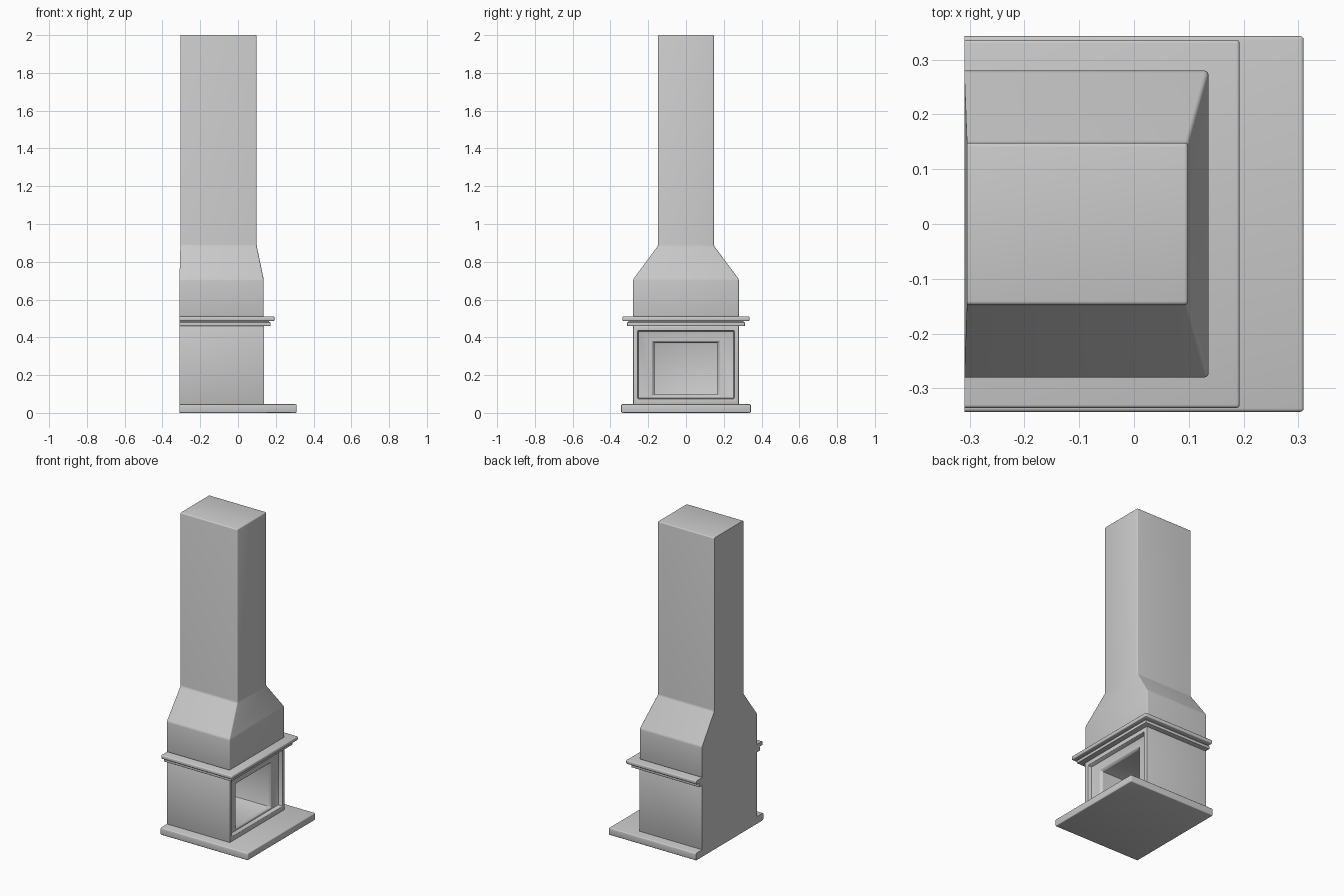
import bpy, bmesh, math

if "Cube" in bpy.data.objects:
    bpy.data.objects.remove(bpy.data.objects["Cube"])

BACK = -0.31


def loft(name, rings, bevel, segments=3):
    """Skin a chain of four-point rings, cap both ends, round all edges off the back plane."""
    bm = bmesh.new()
    loops = [[bm.verts.new(p) for p in ring] for ring in rings]
    for a, b in zip(loops, loops[1:]):
        for i in range(4):
            j = (i + 1) % 4
            bm.faces.new((a[i], a[j], b[j], b[i]))
    bm.faces.new(loops[0])
    bm.faces.new(loops[-1])
    bmesh.ops.recalc_face_normals(bm, faces=bm.faces)
    edges = [e for e in bm.edges
             if e.calc_face_angle(0) > math.radians(8)
             and any(v.co.x > BACK + 0.02 for v in e.verts)]
    bmesh.ops.bevel(bm, geom=edges, offset=bevel, segments=segments,
                    profile=0.5, affect='EDGES', clamp_overlap=True)
    mesh = bpy.data.meshes.new(name)
    bm.to_mesh(mesh)
    bm.free()
    obj = bpy.data.objects.new(name, mesh)
    bpy.context.collection.objects.link(obj)
    bpy.ops.object.select_all(action='DESELECT')
    obj.select_set(True)
    bpy.context.view_layer.objects.active = obj
    bpy.ops.object.shade_smooth_by_angle(angle=math.radians(40))
    return obj


def flat_ring(z, x0, x1, y):
    return [(x0, -y, z), (x1, -y, z), (x1, y, z), (x0, y, z)]


def upright_ring(x, y, z0, z1):
    return [(x, -y, z0), (x, y, z0), (x, y, z1), (x, -y, z1)]


def slab(name, x1, y, z0, z1, bevel):
    return loft(name, [flat_ring(z0, BACK, x1, y), flat_ring(z1, BACK, x1, y)], bevel)


# Hearth and stepped mantel
slab("hearth_slab", 0.31, 0.343, 0.0, 0.046, 0.006)
slab("mantel_moulding", 0.172, 0.312, 0.46, 0.48, 0.003)
slab("mantel_neck", 0.165, 0.305, 0.478, 0.488, 0.001)
slab("mantel_shelf", 0.193, 0.336, 0.486, 0.51, 0.006)

# Firebox: outer shell, recessed surround, lip and deep cavity in one skin
loft("firebox", [
    upright_ring(BACK, 0.28, 0.044, 0.462),
    upright_ring(0.138, 0.28, 0.044, 0.462),
    upright_ring(0.138, 0.255, 0.075, 0.435),
    upright_ring(0.11, 0.252, 0.078, 0.432),
    upright_ring(0.11, 0.18, 0.088, 0.38),
    upright_ring(0.095, 0.168, 0.097, 0.37),
    upright_ring(-0.2, 0.168, 0.097, 0.37),
], 0.003, 2)

# Hood tapering into the chimney
loft("hood_and_chimney", [
    flat_ring(0.508, BACK, 0.136, 0.28),
    flat_ring(0.707, BACK, 0.136, 0.28),
    flat_ring(0.885, BACK + 0.005, 0.099, 0.148),
    flat_ring(2.0, BACK + 0.005, 0.099, 0.148),
], 0.007)
